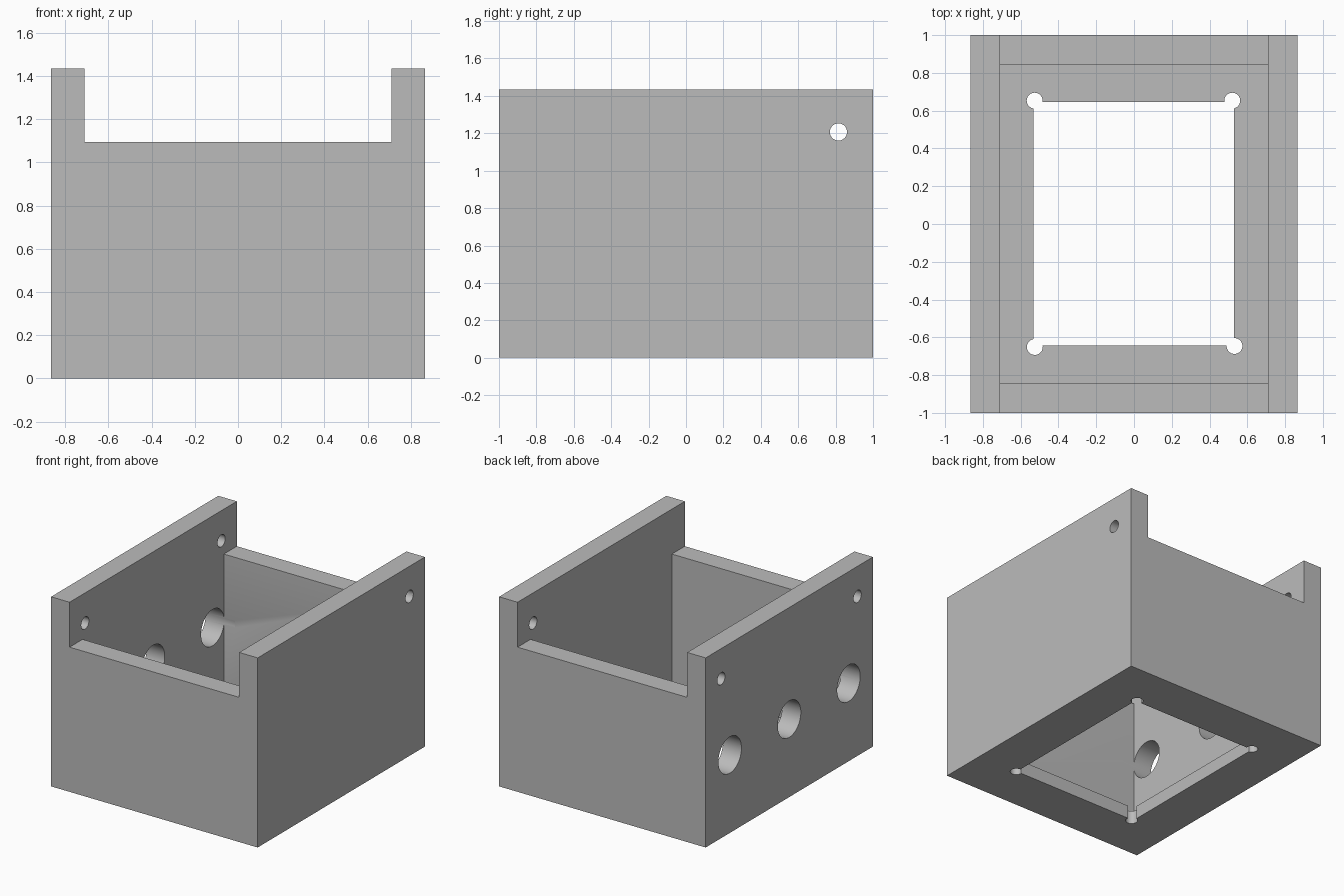
import bpy
from math import radians

cube = bpy.data.objects.get("Cube")
if cube:
    bpy.data.objects.remove(cube, do_unlink=True)

# Overall sizes
HALF_X, HALF_Y, HEIGHT = 0.865, 1.0, 1.435
WALL, FLOOR, END_HEIGHT = 0.155, 0.1, 1.095
IN_X, IN_Y = HALF_X - WALL, HALF_Y - WALL

grey = bpy.data.materials.new("plain grey")
grey.use_nodes = True
grey.diffuse_color = (0.5, 0.5, 0.5, 1)
grey.node_tree.nodes["Principled BSDF"].inputs["Base Color"].default_value = (0.5, 0.5, 0.5, 1)


def box(name, low, high):
    centre = [(a + b) / 2 for a, b in zip(low, high)]
    bpy.ops.mesh.primitive_cube_add(size=1, location=centre)
    obj = bpy.context.object
    obj.name = name
    obj.scale = [b - a for a, b in zip(low, high)]
    bpy.ops.object.transform_apply(location=True, rotation=True, scale=True)
    return obj


def rod(name, radius, length, location, along_x=False):
    bpy.ops.mesh.primitive_cylinder_add(
        vertices=48, radius=radius, depth=length, location=location,
        rotation=(0, radians(90) if along_x else 0, 0))
    obj = bpy.context.object
    obj.name = name
    bpy.ops.object.transform_apply(location=True, rotation=True, scale=True)
    return obj


def cut(body, cutter):
    cutter.hide_render = True
    mod = body.modifiers.new("cut", 'BOOLEAN')
    mod.operation = 'DIFFERENCE'
    mod.solver = 'EXACT'
    mod.object = cutter
    bpy.context.view_layer.objects.active = body
    bpy.ops.object.modifier_apply(modifier=mod.name)
    bpy.data.objects.remove(cutter, do_unlink=True)


# Open box with a thin floor
housing = box("housing", (-HALF_X, -HALF_Y, 0), (HALF_X, HALF_Y, HEIGHT))
housing.data.materials.append(grey)
cut(housing, box("cavity_cutter", (-IN_X, -IN_Y, FLOOR), (IN_X, IN_Y, 2)))

# Lowered front and back walls
cut(housing, box("notch_cutter", (-IN_X, -2, END_HEIGHT), (IN_X, 2, 2)))

# Floor opening with relieved corners
cut(housing, box("opening_cutter", (-0.533, -0.642, -1), (0.53, 0.647, 0.5)))
for x, y in ((-0.526, 0.653), (0.52, 0.653), (-0.525, -0.651), (0.532, -0.646)):
    cut(housing, rod("corner_relief_cutter", 0.042, 0.6, (x, y, 0)))

# Small hole through both side walls at the back, right wall only at the front
cut(housing, rod("pin_hole_cutter", 0.046, 3, (0, 0.815, 1.207), True))
cut(housing, rod("pin_hole_cutter", 0.046, 0.5, (-HALF_X, -0.815, 1.207), True))

# Three large holes in the right wall
for y in (-0.71, 0, 0.71):
    cut(housing, rod("port_cutter", 0.138, 0.5, (-HALF_X, y, 0.59), True))

# Smooth hole walls, sharp edges
bpy.ops.object.select_all(action='DESELECT')
housing.select_set(True)
bpy.context.view_layer.objects.active = housing
bpy.ops.object.shade_smooth_by_angle(angle=radians(30))
